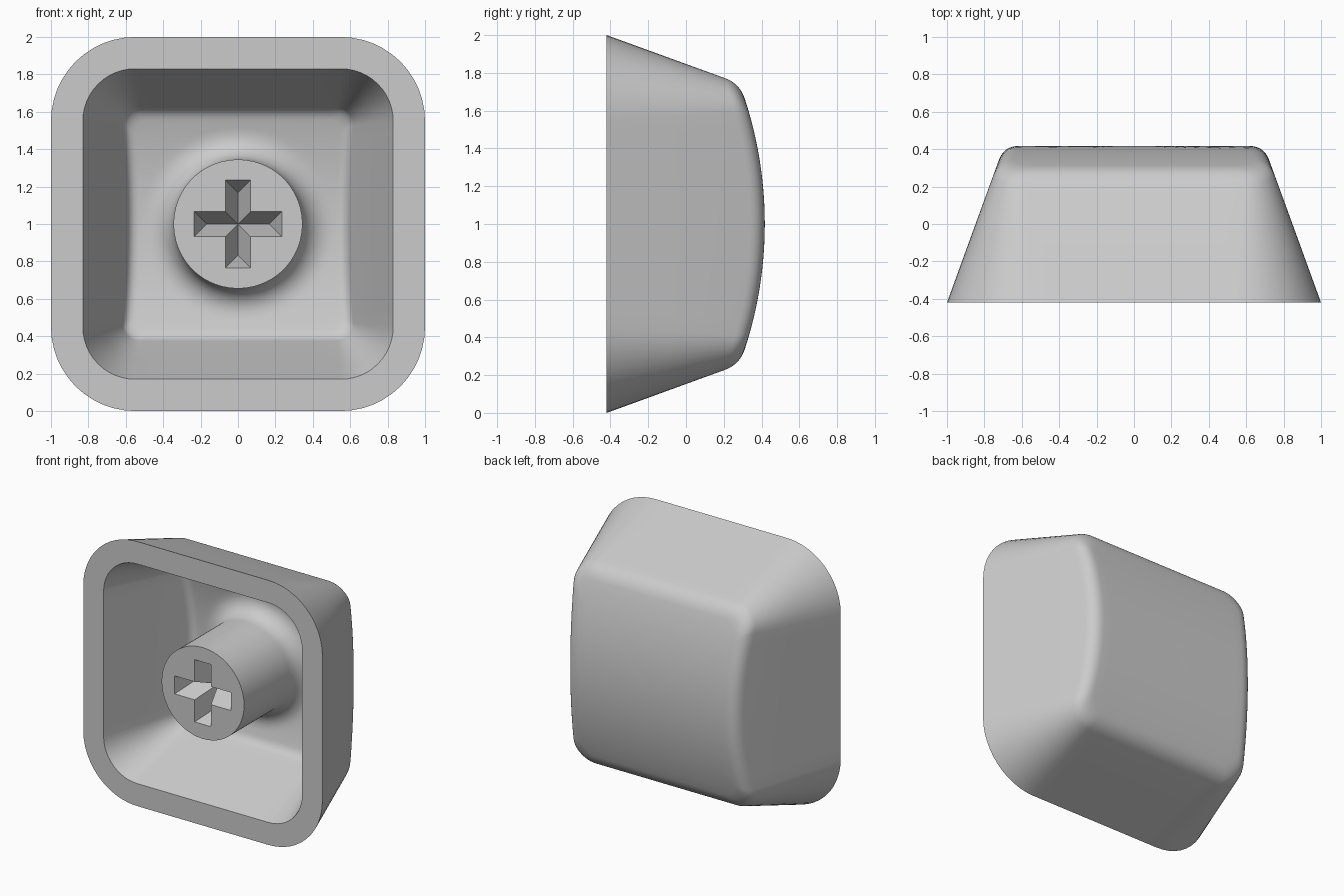
import bpy, bmesh, math
from mathutils import Vector

old = bpy.data.objects.get("Cube")
if old:
    bpy.data.objects.remove(old)

FRONT = -0.42          # plane of the open rim
DRAFT = 0.364          # wall taper
MID = 1.0              # height of the centre
BOW = 2.13             # radius of the bowed back
STEM_R, STEM_FILLET = 0.345, 0.16


def bowed(peak, z):
    """Depth of a cylindrical surface at height z."""
    return peak - BOW + math.sqrt(BOW ** 2 - (z - MID) ** 2)


def rounded_square(half, radius, y, edge=14, arc=12):
    """Ring of points: four corner arcs joined by subdivided edges."""
    flat = half - radius
    ring = []
    for q in range(4):
        turn = q * math.pi / 2
        c, s = math.cos(turn), math.sin(turn)
        local = [(half, -flat + 2 * flat * i / edge) for i in range(edge)]
        for i in range(arc):
            a = math.pi / 2 * i / arc
            local.append((flat + radius * math.cos(a), flat + radius * math.sin(a)))
        ring += [Vector((u * c - v * s, y, MID + u * s + v * c)) for u, v in local]
    return ring


def scaled(p, k, peak):
    """Move a point toward the centre axis, staying on the bowed surface."""
    z = MID + (p.z - MID) * k
    return Vector((p.x * k, bowed(peak, z), z))


def wall_rings(half, r_front, r_back, y_back, peak, soft):
    """Drafted wall from the rim to a bowed surface, with a softened edge."""
    start = rounded_square(half, r_front, FRONT)
    end = rounded_square(half - DRAFT * (y_back - FRONT), r_back, y_back)
    columns = []
    for b, e in zip(start, end):
        corner = e
        for _ in range(20):
            corner = b.lerp(e, (bowed(peak, corner.z) - FRONT) / (y_back - FRONT))
        p0 = corner + (b - corner).normalized() * soft
        reach = max(abs(corner.x), abs(corner.z - MID))
        p1 = scaled(corner, 1 - soft / reach, peak)
        col = [b, b.lerp(p0, 0.5)]
        for i in range(9):
            t = i / 8
            col.append(p0.lerp(corner, t).lerp(corner.lerp(p1, t), t))
        columns.append(col)
    return [list(r) for r in zip(*columns)]


def circle_ring(guide, radius, depth):
    ring = []
    for p in guide:
        a = math.atan2(p.z - MID, p.x)
        z = MID + radius * math.sin(a)
        ring.append(Vector((radius * math.cos(a), depth(z), z)))
    return ring


# Outer skin, from the centre of the back to the rim
PEAK, FLOOR = 0.417, 0.28
outer = wall_rings(1.0, 0.45, 0.06, 0.5, PEAK, 0.08)
back = [[scaled(p, k / 10, PEAK) for p in outer[-1]] for k in range(1, 10)]
rings = back + outer[::-1]

# Inner wall and floor, blending into the round stem
inner = wall_rings(0.83, 0.28, 0.03, 0.35, FLOOR, 0.05)
rings += inner
foot = circle_ring(inner[-1], STEM_R + STEM_FILLET, lambda z: bowed(FLOOR, z))
for k in range(1, 5):
    ring = [p.lerp(q, k / 5) for p, q in zip(inner[-1], foot)]
    rings.append([scaled(p, 1, FLOOR) for p in ring])
for i in range(9):
    a = math.pi / 2 * i / 8
    drop = STEM_FILLET * (1 - math.cos(a))
    rings.append(circle_ring(foot, STEM_R + STEM_FILLET * (1 - math.sin(a)),
                             lambda z: bowed(FLOOR, z) - drop))
rings.append(circle_ring(foot, STEM_R, lambda z: FRONT))

bm = bmesh.new()
verts = [[bm.verts.new(p) for p in ring] for ring in rings]
count = len(verts[0])
for a, b in zip(verts, verts[1:]):
    for i in range(count):
        j = (i + 1) % count
        bm.faces.new((a[i], a[j], b[j], b[i]))
centre = bm.verts.new((0, PEAK, MID))
for i in range(count):
    bm.faces.new((centre, verts[0][(i + 1) % count], verts[0][i]))

# Cross-shaped socket whose drafted sides meet in ridges
LONG, HALF = 0.235, 0.068
deep = FRONT + HALF / DRAFT
bottom = bm.verts.new((0, deep, MID))
tips, notches, ridges = [], [], []
for q in range(4):
    c, s = math.cos(q * math.pi / 2), math.sin(q * math.pi / 2)

    def at(u, v, y):
        return bm.verts.new((u * c - v * s, y, MID + u * s + v * c))
    tips.append((at(LONG, -HALF, FRONT), at(LONG, HALF, FRONT)))
    notches.append(at(HALF, HALF, FRONT))
    ridges.append(at(LONG - HALF, 0, deep))
outline = []
for q in range(4):
    low, high = tips[q]
    bm.faces.new((low, high, ridges[q]))
    bm.faces.new((high, notches[q], bottom, ridges[q]))
    bm.faces.new((notches[q - 1], low, ridges[q], bottom))
    outline += [low, high, notches[q]]

# Flat end of the stem around the socket
loops = [verts[-1], outline]
edges = [bm.edges.get((l[i - 1], l[i])) for l in loops for i in range(len(l))]
bmesh.ops.triangle_fill(bm, use_beauty=True, edges=edges, normal=(0, -1, 0))
bmesh.ops.recalc_face_normals(bm, faces=bm.faces)

mesh = bpy.data.meshes.new("key_cap")
bm.to_mesh(mesh)
bm.free()
cap = bpy.data.objects.new("key_cap", mesh)
bpy.context.collection.objects.link(cap)

grey = bpy.data.materials.new("light_grey_plastic")
grey.use_nodes = True
colour = (0.6, 0.6, 0.6, 1)
grey.diffuse_color = colour
grey.node_tree.nodes["Principled BSDF"].inputs["Base Color"].default_value = colour
mesh.materials.append(grey)

bpy.ops.object.select_all(action="DESELECT")
cap.select_set(True)
bpy.context.view_layer.objects.active = cap
bpy.ops.object.shade_smooth_by_angle(angle=math.radians(30))
